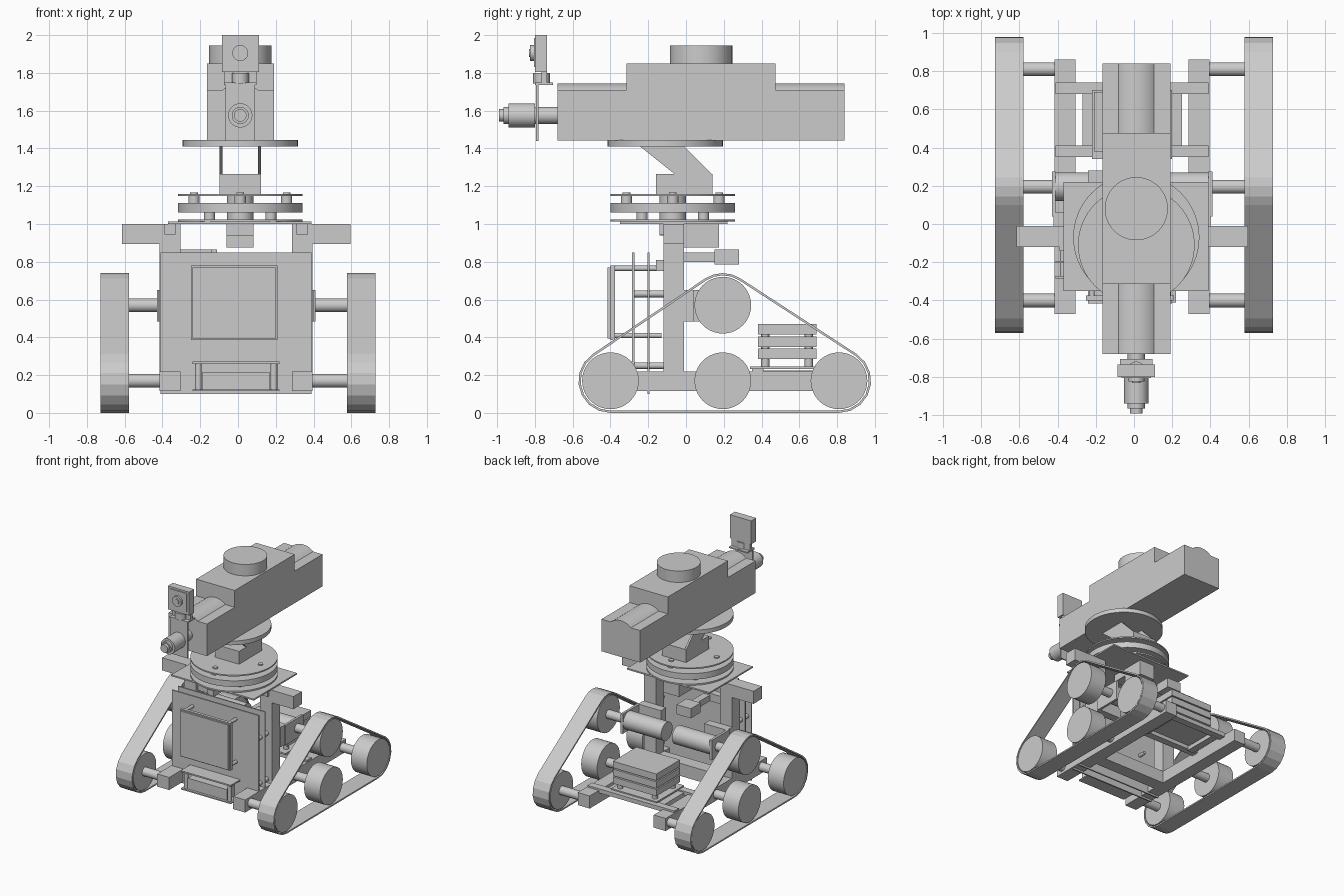
import bpy, bmesh
from math import sin, cos, radians, atan2, pi

if "Cube" in bpy.data.objects:
    bpy.data.objects.remove(bpy.data.objects["Cube"])

FX = -0.01   # centre line of the frame
TX = 0.012   # centre line of the turret


def add_mesh(name, bm):
    bmesh.ops.recalc_face_normals(bm, faces=bm.faces)
    me = bpy.data.meshes.new(name)
    bm.to_mesh(me)
    bm.free()
    ob = bpy.data.objects.new(name, me)
    bpy.context.collection.objects.link(ob)
    return ob


def box(name, x0, x1, y0, y1, z0, z1):
    bm = bmesh.new()
    bmesh.ops.create_cube(bm, size=1)
    for v in bm.verts:
        v.co = ((x0 + x1) / 2 + v.co.x * (x1 - x0),
                (y0 + y1) / 2 + v.co.y * (y1 - y0),
                (z0 + z1) / 2 + v.co.z * (z1 - z0))
    return add_mesh(name, bm)


def cyl(name, axis, a, b, r, p0, p1, n=40):
    """Cylinder along axis from p0 to p1; a, b are the other two coordinates in xyz order."""
    place = {'X': lambda u, v, t: (t, a + u, b + v),
             'Y': lambda u, v, t: (a + u, t, b + v),
             'Z': lambda u, v, t: (a + u, b + v, t)}[axis]
    bm = bmesh.new()
    rings = [[bm.verts.new(place(r * cos(2 * pi * i / n), r * sin(2 * pi * i / n), t))
              for i in range(n)] for t in (p0, p1)]
    bm.faces.new(rings[0])
    bm.faces.new(rings[1])
    for i in range(n):
        j = (i + 1) % n
        f = bm.faces.new((rings[0][i], rings[0][j], rings[1][j], rings[1][i]))
    ob = add_mesh(name, bm)
    for p in ob.data.polygons:
        p.use_smooth = len(p.vertices) == 4
    bpy.context.view_layer.objects.active = ob
    ob.select_set(True)
    bpy.ops.object.shade_smooth_by_angle(angle=radians(35))
    ob.select_set(False)
    return ob


def prism(name, pts, x0, x1):
    """Extrude a (y, z) outline along x."""
    bm = bmesh.new()
    f = bm.faces.new([bm.verts.new((x0, y, z)) for y, z in pts])
    ext = bmesh.ops.extrude_face_region(bm, geom=[f])
    bmesh.ops.translate(bm, vec=(x1 - x0, 0, 0),
                        verts=[g for g in ext['geom'] if isinstance(g, bmesh.types.BMVert)])
    return add_mesh(name, bm)


# Tracks: belt wrapped round three wheels
low_back, top, low_front = (0.81, 0.17), (0.195, 0.57), (-0.40, 0.17)


def belt_outline(r):
    a1 = radians(90) - atan2(0.40, 0.615) + 0.0
    a1 = atan2(0.615, 0.40)
    a2 = pi - atan2(0.595, 0.40)
    pts = []
    for (cy, cz), s, e, n in ((low_back, -pi / 2, a1, 7), (top, a1, a2, 4),
                              (low_front, a2, 1.5 * pi, 7)):
        pts += [(cy + r * cos(s + (e - s) * i / n), cz + r * sin(s + (e - s) * i / n))
                for i in range(n + 1)]
    return pts


def belt(name, x0, x1):
    bm = bmesh.new()
    loops = [[bm.verts.new((x, y, z)) for y, z in belt_outline(r)]
             for x, r in ((x0, 0.17), (x1, 0.17), (x1, 0.158), (x0, 0.158))]
    n = len(loops[0])
    for k in range(4):
        p, q = loops[k], loops[(k + 1) % 4]
        for i in range(n):
            j = (i + 1) % n
            bm.faces.new((p[i], p[j], q[j], q[i]))
    return add_mesh(name, bm)


for s, side in ((-1, 'left'), (1, 'right')):
    belt(side + '_track_belt', s * 0.578, s * 0.727)
    for i, (y, z) in enumerate((low_front, (0.195, 0.17), low_back, top)):
        cyl(f'{side}_wheel_{i}', 'X', y, z, 0.15, s * 0.578, s * 0.724)
        cyl(f'{side}_axle_{i}', 'X', y, z, 0.036, s * 0.38, s * 0.58, 24)
    # Drive motors
    cyl(side + '_motor', 'X', 0.195, 0.57, 0.075, FX + s * 0.05, FX + s * 0.40)
    box(side + '_motor_plate', FX + s * 0.40, FX + s * 0.42, 0.04, 0.275, 0.485, 0.65)
    box(side + '_motor_mount', FX + s * 0.20, FX + s * 0.41, -0.01, 0.06, 0.485, 0.65)
    # Frame rails, posts and shoulders
    xi, xo = FX + s * 0.295, FX + s * 0.405
    box(side + '_rail', xi, xo, -0.47, 0.86, 0.115, 0.22)
    box(side + '_post', xi, xo, -0.12, -0.01, 0.22, 0.895)
    box(side + '_shoulder', xi, FX + s * 0.605, -0.12, -0.01, 0.895, 1.0)
    box(side + '_shoulder_tab', FX + s * 0.32, FX + s * 0.38, -0.14, -0.12, 0.945, 1.0)
    xs = FX + s * 0.23
    box(side + '_inner_bar', xs - 0.03, xs + 0.03, 0.40, 0.69, 0.19, 0.225)

# Cross beams
box('cross_beam_mid', -0.31, 0.29, -0.12, -0.01, 0.115, 0.22)
for i, y in enumerate((0.35, 0.68)):
    box(f'cross_bar_{i}', -0.41, 0.39, y, y + 0.06, 0.20, 0.235)

# Rear stack of circuit boxes
box('stack_base', -0.22, 0.20, 0.34, 0.70, 0.232, 0.245)
for i, z in enumerate((0.285, 0.35, 0.415)):
    box(f'stack_box_{i}', -0.21, 0.19, 0.38, 0.69, z, z + 0.055)
for i, x in enumerate((-0.17, 0.15)):
    for j, y in enumerate((0.42, 0.65)):
        cyl(f'stack_standoff_{i}{j}', 'Z', x, y, 0.022, 0.24, 0.42, 16)

# Front plates and panel
for i, y in enumerate((-0.285, -0.205)):
    box(f'front_plate_{i}', -0.41, 0.39, y, y + 0.012, 0.10, 0.85)
box('front_panel', -0.25, 0.21, -0.40, -0.375, 0.385, 0.78)
box('front_panel_face', -0.24, 0.20, -0.415, -0.40, 0.395, 0.77)
for i, x in enumerate((-0.22, 0.18)):
    for j, z in enumerate((0.41, 0.765)):
        cyl(f'panel_standoff_{i}{j}', 'Y', x, z, 0.014, -0.38, -0.13, 16)
    box(f'plate_bracket_{i}', x - 0.03, x + 0.03, -0.16, -0.12, 0.75, 0.81)
for i, x in enumerate((-0.37, 0.35)):
    for j, z in enumerate((0.25, 0.63)):
        cyl(f'plate_standoff_{i}{j}', 'Y', x, z, 0.018, -0.28, -0.12, 16)

# Lower front tray
box('tray_top', -0.24, 0.22, -0.41, -0.28, 0.26, 0.272)
box('tray_base', -0.24, 0.22, -0.41, -0.28, 0.115, 0.125)
box('tray_box', -0.19, 0.17, -0.39, -0.29, 0.125, 0.215)
for i, x in enumerate((-0.21, 0.19)):
    cyl(f'tray_post_{i}', 'Z', x, -0.38, 0.018, 0.12, 0.26, 16)

# Rear sensor arm and turret motor
box('sensor_arm', -0.20, -0.14, -0.12, 0.15, 0.80, 0.85)
box('sensor_box', -0.24, -0.11, 0.15, 0.28, 0.785, 0.865)
box('sensor_arm_link', -0.32, -0.14, -0.09, -0.03, 0.80, 0.865)
box('turret_motor', -0.06, 0.083, -0.01, 0.175, 0.875, 1.0)
box('turret_motor_flange', -0.06, 0.083, -0.14, -0.01, 0.94, 1.0)

# Turret base: plate, three rings, spacers
box('turret_plate', -0.37, 0.39, -0.35, 0.22, 1.0, 1.012)
for i, (z0, z1) in enumerate(((1.012, 1.024), (1.06, 1.11), (1.147, 1.158))):
    cyl(f'turret_ring_{i}', 'Z', TX, -0.07, 0.33, z0, z1, 64)
cyl('turret_hub', 'Z', TX, -0.07, 0.07, 1.02, 1.15)
for k in range(4):
    a = k * pi / 2
    cyl(f'upper_spacer_{k}', 'Z', TX + 0.245 * cos(a), -0.07 + 0.245 * sin(a), 0.03, 1.10, 1.15, 20)
    cyl(f'bolt_head_{k}', 'Z', TX + 0.245 * cos(a), -0.07 + 0.245 * sin(a), 0.02, 1.15, 1.167, 20)
    a += pi / 4
    cyl(f'lower_spacer_{k}', 'Z', TX + 0.23 * cos(a), -0.07 + 0.23 * sin(a), 0.03, 1.02, 1.065, 20)

# Neck: block with two slanted side plates
box('neck_block', TX - 0.11, TX + 0.11, -0.16, 0.14, 1.158, 1.265)
for s in (-1, 1):
    prism('neck_plate', [(-0.055, 1.26), (0.14, 1.26), (-0.01, 1.412), (-0.245, 1.412)],
          TX + s * 0.095, TX + s * 0.11)
cyl('turntable', 'Z', TX, -0.11, 0.305, 1.41, 1.445, 64)

# Gun housing
box('housing_lower', -0.165, 0.19, -0.68, 0.84, 1.443, 1.71)
box('housing_upper', -0.165, 0.19, -0.315, 0.475, 1.70, 1.85)
cyl('housing_spine', 'Y', TX, 1.605, 0.14, -0.68, 0.84, 48)
cyl('housing_drum', 'Z', TX, 0.08, 0.165, 1.84, 1.945, 64)

# Barrel
cyl('barrel', 'Y', TX, 1.575, 0.045, -0.82, -0.67)
cyl('barrel_sleeve', 'Y', TX, 1.575, 0.064, -0.94, -0.80)
cyl('barrel_ring', 'Y', TX, 1.575, 0.045, -0.965, -0.93)
cyl('barrel_tip', 'Y', TX, 1.575, 0.033, -0.99, -0.95)

# Camera on its bracket
box('camera_bracket', TX - 0.078, TX + 0.078, -0.793, -0.782, 1.44, 1.745)
box('camera_shelf', TX - 0.085, TX + 0.085, -0.80, -0.705, 1.737, 1.748)
cyl('camera_swivel', 'Z', TX, -0.765, 0.045, 1.745, 1.80)
box('camera_back', TX - 0.085, TX + 0.085, -0.765, -0.735, 1.737, 1.81)
box('camera_body', TX - 0.098, TX + 0.098, -0.80, -0.735, 1.805, 2.0)
box('camera_face', TX - 0.078, TX + 0.078, -0.806, -0.80, 1.83, 1.985)
cyl('camera_lens', 'Y', TX, 1.905, 0.042, -0.825, -0.80)
cyl('camera_lens_tip', 'Y', TX, 1.905, 0.022, -0.832, -0.82, 24)
